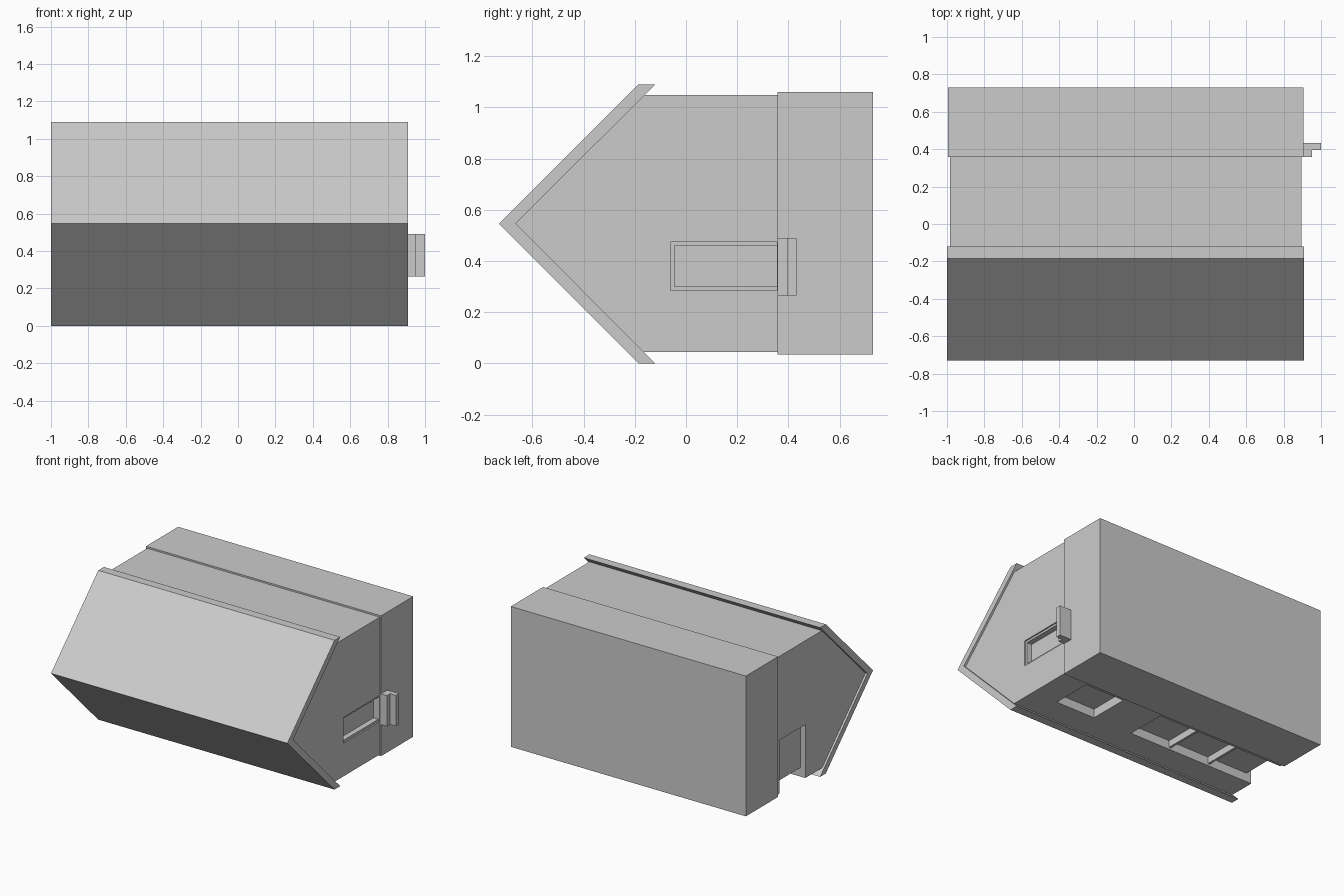
import bpy, bmesh

if "Cube" in bpy.data.objects:
    bpy.data.objects.remove(bpy.data.objects["Cube"])


def prism(name, profile, x0, x1):
    """Extrude a closed (y, z) profile along x."""
    bm = bmesh.new()
    face = bm.faces.new([bm.verts.new((x0, y, z)) for y, z in profile])
    ext = bmesh.ops.extrude_face_region(bm, geom=[face])
    verts = [v for v in ext["geom"] if isinstance(v, bmesh.types.BMVert)]
    bmesh.ops.translate(bm, vec=(x1 - x0, 0, 0), verts=verts)
    bmesh.ops.recalc_face_normals(bm, faces=bm.faces)
    mesh = bpy.data.meshes.new(name)
    bm.to_mesh(mesh)
    bm.free()
    ob = bpy.data.objects.new(name, mesh)
    bpy.context.collection.objects.link(ob)
    return ob


def box(name, x0, x1, y0, y1, z0, z1):
    return prism(name, [(y0, z0), (y1, z0), (y1, z1), (y0, z1)], x0, x1)


def cut(target, *bounds):
    """Recess a box out of the target, then remove the cutter."""
    cutter = box("cutter", *bounds)
    cutter.hide_render = True
    mod = target.modifiers.new("recess", 'BOOLEAN')
    mod.operation = 'DIFFERENCE'
    mod.solver = 'EXACT'
    mod.object = cutter
    bpy.context.view_layer.objects.active = target
    bpy.ops.object.modifier_apply(modifier=mod.name)
    bpy.data.objects.remove(cutter)


MID = 0.546

# House walls with gable ends (house lies with its ridge toward -y)
walls = prism("house_walls",
              [(0.37, 0.045), (-0.17, 0.045), (-0.67, MID), (-0.17, 1.048), (0.37, 1.048)],
              -0.985, 0.895)

# Folded roof slab
prism("roof",
      [(-0.73, MID), (-0.185, 0), (-0.12, 0), (-0.665, MID), (-0.12, 1.09), (-0.185, 1.09)],
      -1.0, 0.91)

# Foundation block
box("foundation", -0.995, 0.905, 0.358, 0.73, 0.035, 1.06)

# Recesses: single window, wide corner window, end window, door
cut(walls, 0.37, 0.69, 0.03, 0.33, 0.0, 0.11)
cut(walls, -1.1, 0.05, 0.03, 0.33, 0.0, 0.11)
cut(walls, -1.1, -0.945, 0.03, 0.33, 0.02, 0.435)
cut(walls, 0.845, 1.0, -0.06, 0.356, 0.285, 0.475)

# Window sill and mullions of the wide window
for i in (1, 2):
    x = 0.05 - i * 0.335
    box("window_mullion", x - 0.008, x + 0.008, 0.03, 0.33, 0.06, 0.112)

# Door frame: two jambs and a lintel
for z in (0.285, 0.46):
    box("door_jamb", 0.84, 0.885, -0.06, 0.36, z, z + 0.015)
box("door_lintel", 0.84, 0.885, -0.06, -0.045, 0.285, 0.475)

# Two entrance steps
box("upper_step", 0.90, 0.953, 0.358, 0.40, 0.265, 0.49)
box("lower_step", 0.90, 1.0, 0.395, 0.432, 0.265, 0.49)
